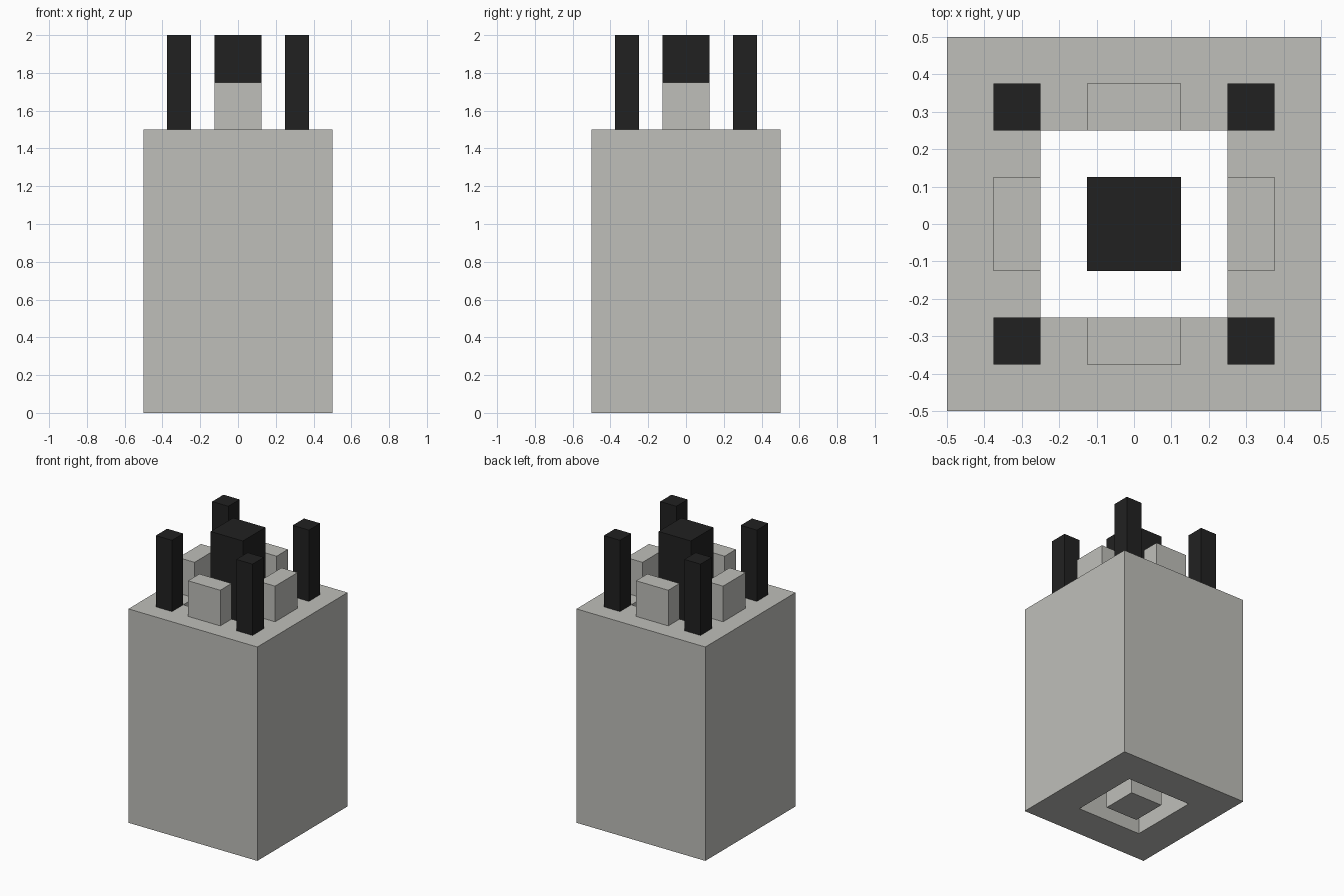
import bpy
import bmesh

if "Cube" in bpy.data.objects:
    bpy.data.objects.remove(bpy.data.objects["Cube"], do_unlink=True)


def make_material(name, color):
    mat = bpy.data.materials.new(name)
    mat.use_nodes = True
    mat.diffuse_color = color
    bsdf = next(n for n in mat.node_tree.nodes if n.type == 'BSDF_PRINCIPLED')
    bsdf.inputs["Base Color"].default_value = color
    return mat


GREY = make_material("light grey", (0.52, 0.52, 0.49, 1))
BLACK = make_material("charcoal black", (0.0155, 0.0155, 0.0155, 1))


def add_object(name, bm, mat):
    bmesh.ops.recalc_face_normals(bm, faces=bm.faces)
    mesh = bpy.data.meshes.new(name)
    bm.to_mesh(mesh)
    bm.free()
    mesh.materials.append(mat)
    obj = bpy.data.objects.new(name, mesh)
    bpy.context.collection.objects.link(obj)
    return obj


def box(name, mat, x, y, z):
    """Box spanning the given (low, high) range on each axis."""
    bm = bmesh.new()
    bmesh.ops.create_cube(bm, size=1)
    for v in bm.verts:
        v.co = [r[0] if c < 0 else r[1] for c, r in zip(v.co, (x, y, z))]
    return add_object(name, bm, mat)


def square_tube(name, mat, outer, inner, height):
    """Square block with a square shaft running right through it."""
    bm = bmesh.new()
    corners = [(-1, -1), (1, -1), (1, 1), (-1, 1)]
    loops = [[bm.verts.new((x * r, y * r, z)) for x, y in corners]
             for r, z in ((outer, 0), (outer, height), (inner, height), (inner, 0))]
    for a, b in zip(loops, loops[1:] + loops[:1]):
        for i in range(4):
            j = (i + 1) % 4
            bm.faces.new((a[i], a[j], b[j], b[i]))
    return add_object(name, bm, mat)


# Main body with its open shaft
square_tube("body", GREY, 0.5, 0.25, 1.5)

# Central column: grey foot and black upper rod
C = (-0.125, 0.125)
box("column_foot", GREY, C, C, (0, 1.25))
box("column_rod", BLACK, C, C, (1.25, 2))

# Black posts at the corners of the shaft
LOW, HIGH = (-0.375, -0.25), (0.25, 0.375)
for x, side in ((LOW, "right"), (HIGH, "left")):
    for y, end in ((LOW, "front"), (HIGH, "back")):
        box(f"{end}_{side}_post", BLACK, x, y, (1.5, 2))

# Grey blocks midway along each edge of the shaft
for name, x, y in (("front", C, LOW), ("back", C, HIGH),
                   ("right", LOW, C), ("left", HIGH, C)):
    box(f"{name}_block", GREY, x, y, (1.5, 1.75))
